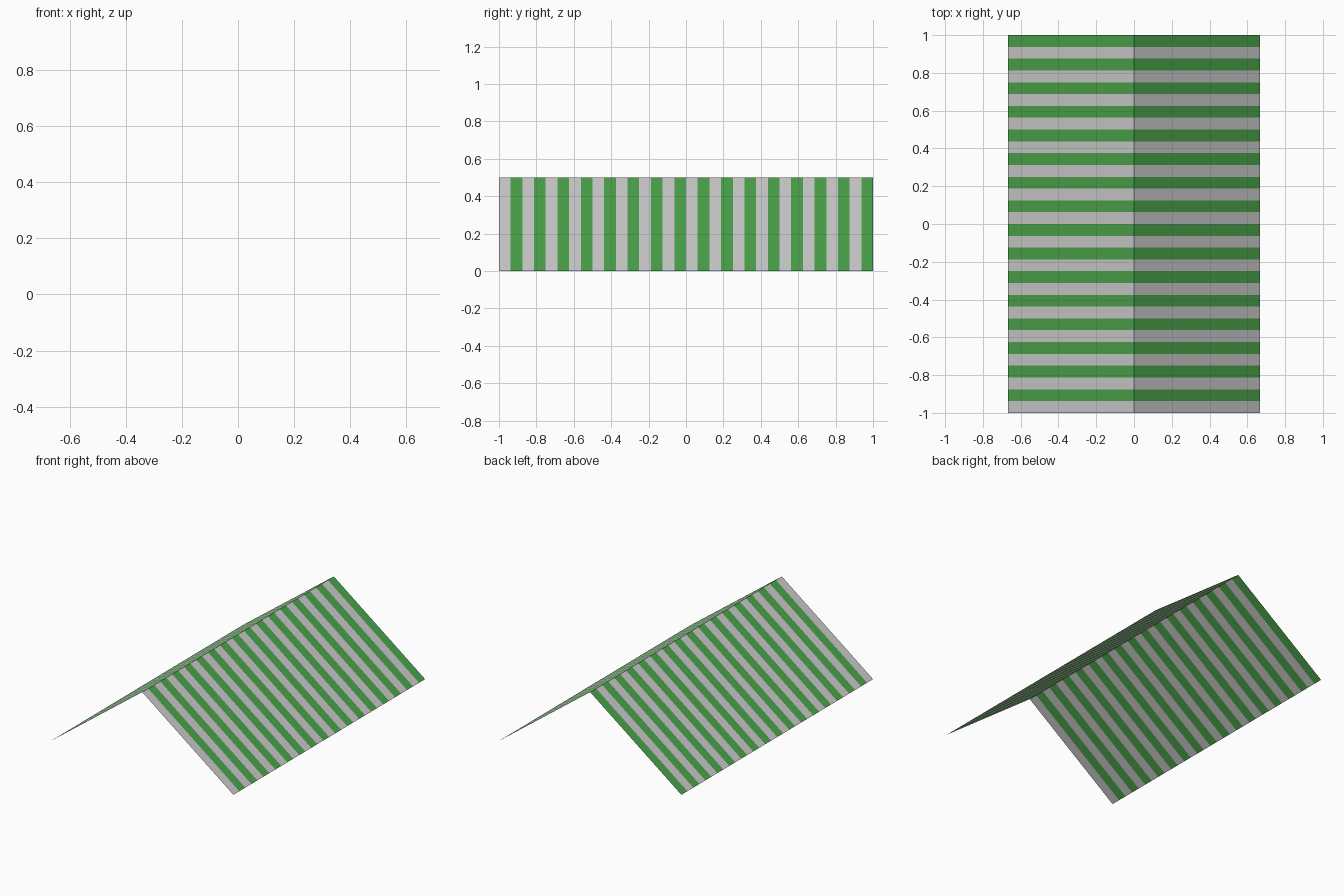
import bpy

if "Cube" in bpy.data.objects:
    bpy.data.objects.remove(bpy.data.objects["Cube"])

HALF_WIDTH, HEIGHT, LENGTH, STRIPES = 0.6667, 0.5, 2.0, 32
STEP = LENGTH / STRIPES

green = bpy.data.materials.new("green")
green.diffuse_color = (0.07, 0.37, 0.07, 1)
green.use_nodes = True
green.node_tree.nodes["Principled BSDF"].inputs["Base Color"].default_value = green.diffuse_color


def striped_panels(name, first, material=None):
    """Every second strip of the gable, starting with strip number `first`."""
    verts, faces = [], []
    for i in range(first, STRIPES, 2):
        y0 = -LENGTH / 2 + i * STEP
        n = len(verts)
        for y in (y0, y0 + STEP):
            verts += [(-HALF_WIDTH, y, 0), (0, y, HEIGHT), (HALF_WIDTH, y, 0)]
        # left and right slopes, both facing outward
        faces += [(n, n + 1, n + 4, n + 3), (n + 1, n + 2, n + 5, n + 4)]
    mesh = bpy.data.meshes.new(name)
    mesh.from_pydata(verts, [], faces)
    mesh.update()
    obj = bpy.data.objects.new(name, mesh)
    bpy.context.collection.objects.link(obj)
    if material:
        mesh.materials.append(material)
    # make normals point up
    if mesh.polygons[0].normal.z < 0:
        mesh.flip_normals()
    return obj


# Alternating plain and green roof stripes
striped_panels("plain_roof_stripes", 0)
striped_panels("green_roof_stripes", 1, green)
